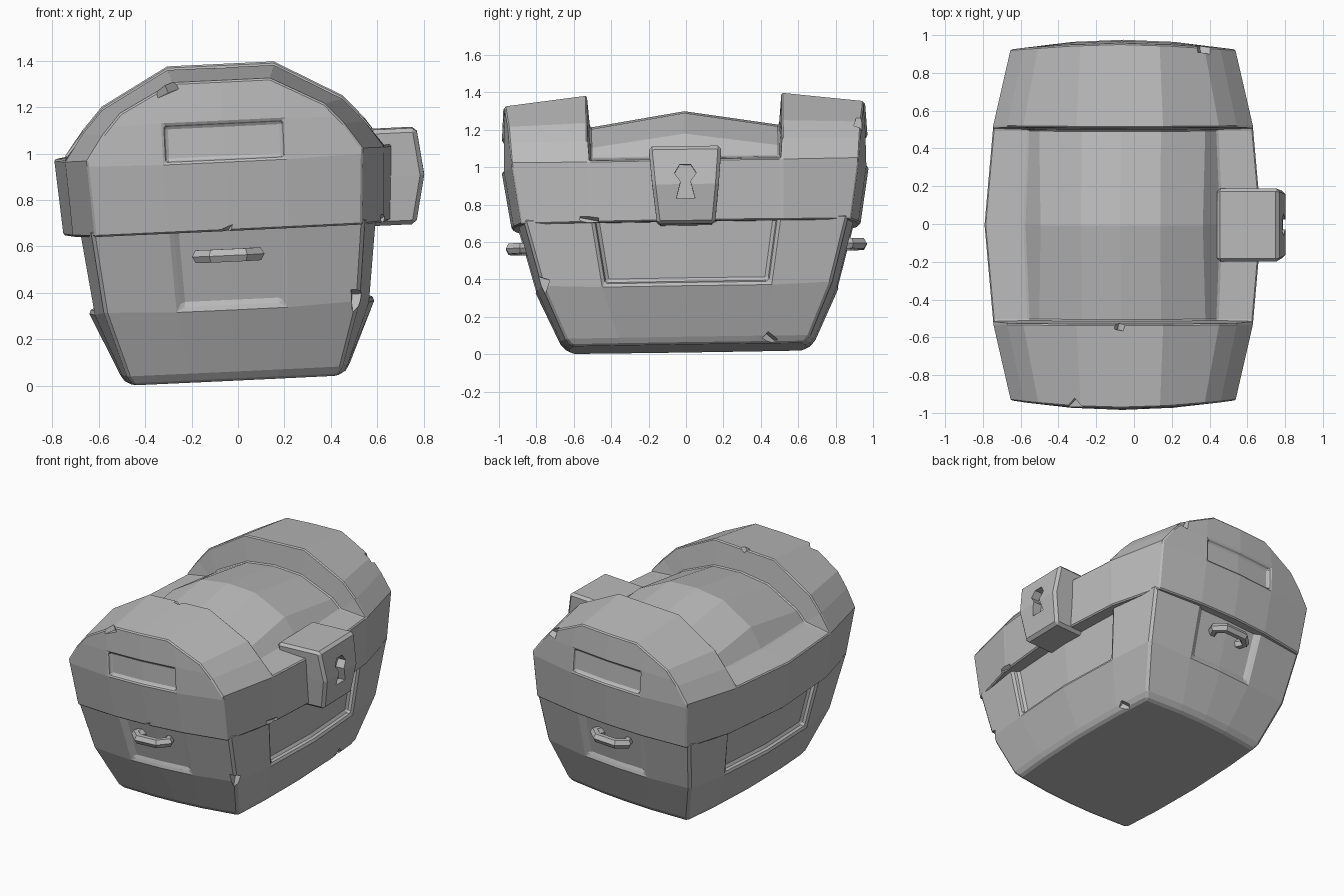
import bpy, bmesh, random
from mathutils import Matrix, Vector, Euler

random.seed(4)
if "Cube" in bpy.data.objects:
    bpy.data.objects.remove(bpy.data.objects["Cube"])

# The whole chest leans slightly, as if hand carved
TILT = Matrix.Translation((-0.012, 0.01, 0.031)) @ Euler((0.015, -0.047, 0)).to_matrix().to_4x4()

stone = bpy.data.materials.new("plain grey")
stone.use_nodes = True
GREY = (0.5, 0.5, 0.5, 1)
stone.diffuse_color = GREY
stone.node_tree.nodes["Principled BSDF"].inputs["Base Color"].default_value = GREY


def add_object(name, data):
    obj = bpy.data.objects.new(name, data)
    bpy.context.collection.objects.link(obj)
    data.materials.append(stone)
    obj.matrix_world = TILT
    return obj


def finish(name, bm):
    bmesh.ops.recalc_face_normals(bm, faces=bm.faces[:])
    mesh = bpy.data.meshes.new(name)
    bm.to_mesh(mesh)
    bm.free()
    return add_object(name, mesh)


def loft(bm, rings):
    """Bridge closed rings and cap both ends; returns face rows and caps."""
    loops = [[bm.verts.new(p) for p in ring] for ring in rings]
    n = len(loops[0])
    rows = [[bm.faces.new((lo[j], lo[(j + 1) % n], hi[(j + 1) % n], hi[j])) for j in range(n)]
            for lo, hi in zip(loops, loops[1:])]
    caps = [bm.faces.new(loops[0]), bm.faces.new(loops[-1])]
    bmesh.ops.recalc_face_normals(bm, faces=bm.faces[:])
    return rows, caps


def recess(bm, faces, depth):
    bmesh.ops.inset_region(bm, faces=faces, thickness=0.012, depth=-depth, use_even_offset=True)


def apply_all(obj):
    bpy.context.view_layer.objects.active = obj
    for mod in list(obj.modifiers):
        bpy.ops.object.modifier_apply(modifier=mod.name)


def bevel(obj, width, angle=0.7):
    mod = obj.modifiers.new("worn_edges", 'BEVEL')
    mod.width, mod.segments, mod.angle_limit = width, 1, angle


def carve(obj, cutter):
    cutter.hide_render = True
    mod = obj.modifiers.new("carve", 'BOOLEAN')
    mod.operation, mod.solver, mod.object = 'DIFFERENCE', 'EXACT', cutter
    apply_all(obj)
    bpy.data.objects.remove(cutter)


def chip(obj, spots):
    """Knock small angular chips out of edges at the given spots."""
    bm = bmesh.new()
    for x, y, z, size in spots:
        out = Vector((x, y, z - 0.7)).normalized()
        turn = Vector((1, 1, 1)).rotation_difference(out).to_matrix().to_4x4()
        spin = Matrix.Rotation(random.uniform(0, 2), 4, out)
        place = Matrix.Translation(Vector((x, y, z)) + out * size * 0.35)
        bmesh.ops.create_cube(bm, size=size, matrix=place @ spin @ turn)
    carve(obj, finish("chip_cutter", bm))


# Body: four levels with bowed sides, recessed panels on each side
def body_ring(z, a, bow_a, b, bow_b):
    side = [(a + bow_a * (1 - t * t), t * b) for t in (-1, -0.57, 0, 0.57)]
    end = [(t * a, b + bow_b * (1 - t * t)) for t in (1, 0.41, 0, -0.41)]
    half = side + end
    return [(x, y, z) for x, y in half] + [(-x, -y, z) for x, y in half]


bm = bmesh.new()
rows, caps = loft(bm, [body_ring(0, 0.44, 0.03, 0.62, 0.03),
                       body_ring(0.04, 0.465, 0.03, 0.655, 0.03),
                       body_ring(0.32, 0.55, 0.07, 0.775, 0.04),
                       body_ring(0.68, 0.59, 0.075, 0.87, 0.04)])
for j, depth in ((1, 0.045), (5, 0.025), (9, 0.045), (13, 0.025)):
    recess(bm, [rows[2][j], rows[2][j + 1]], depth)
body = finish("chest_body", bm)
bevel(body, 0.014)
apply_all(body)
chip(body, [(0.55, -0.775, 0.33, 0.11), (0.48, 0.43, 0.03, 0.07)])


# Lid: arched cross-sections along y, raised bands at both ends
END = [(0.575, 0.65), (0.595, 0.98), (0.52, 1.09), (0.44, 1.18), (0.21, 1.3), (0, 1.3)]
BAND = [(0.67, 0.65), (0.69, 0.98), (0.61, 1.09), (0.52, 1.19), (0.23, 1.35), (0, 1.35)]
STEP = [(0.67, 0.65), (0.69, 0.98), (0.5, 1.0), (0.44, 1.06), (0.21, 1.17), (0, 1.19)]
MID = [(0.71, 0.65), (0.735, 0.98), (0.52, 1.0), (0.43, 1.13), (0.21, 1.25), (0, 1.27)]


def arch(half, y):
    return [(x, y, z) for x, z in half] + [(-x, y, z) for x, z in half[-2::-1]]


def end_y(x, z):
    return 0.93 - 0.16 * max(0, 0.98 - z) - 0.06 * max(0, z - 1) + 0.055 * (1 - (x / 0.6) ** 2)


bm = bmesh.new()
stations = [(END, -0.93), (BAND, -0.52), (STEP, -0.505), (MID, 0),
            (STEP, 0.505), (BAND, 0.52), (END, 0.93)]
rows, caps = loft(bm, [arch(s, y) for s, y in stations])
for sign in (-1, 1):
    # Cut the end face into a grid, bow it outward and sink its name plate
    def end_faces():
        return [f for f in bm.faces if all(abs(v.co.y - sign * 0.93) < 1e-4 for v in f.verts)]
    for co, no in (((-0.26, 0, 0), (1, 0, 0)), ((0, 0, 0), (1, 0, 0)), ((0.26, 0, 0), (1, 0, 0)),
                   ((0, 0, 0.955), (0, 0, 1)), ((0, 0, 1.12), (0, 0, 1))):
        faces = end_faces()
        geom = faces + list({e for f in faces for e in f.edges}) + list({v for f in faces for v in f.verts})
        bmesh.ops.bisect_plane(bm, geom=geom, plane_co=co, plane_no=no, dist=1e-5)
    faces = end_faces()
    for v in {v for f in faces for v in f.verts}:
        v.co.y = sign * end_y(v.co.x, v.co.z)
    bm.normal_update()
    window = [f for f in faces if abs(f.calc_center_median().x) < 0.26
              and 0.955 < f.calc_center_median().z < 1.12]
    recess(bm, window, 0.025)
lid = finish("chest_lid", bm)
bevel(lid, 0.018)
apply_all(lid)
chip(lid, [(0.69, -0.5, 0.655, 0.1), (-0.24, -0.95, 1.28, 0.09), (0, -0.94, 0.655, 0.05),
           (0, -0.51, 1.35, 0.06), (0.44, 0.94, 1.17, 0.1)])


# Lock: tapered block with a bowed face
bm = bmesh.new()
loft(bm, [[(x, s * w, z) for s, x in ((-1, 0.5), (-1, face), (1, face), (1, 0.5))]
          for z, face, w in ((0.63, 0.81, 0.155), (0.84, 0.855, 0.178), (1.045, 0.83, 0.195))])
lock = finish("lock", bm)
bevel(lock, 0.018)
apply_all(lock)

# Keyhole: six-sided eye over a flared slot
bm = bmesh.new()
half = [(0.05, 0.765), (0.026, 0.855), (0.058, 0.9), (0.03, 0.945)]
outline = half + [(-y, z) for y, z in reversed(half)]
loft(bm, [[(x, y, z) for y, z in outline] for x in (0.79, 0.95)])
carve(lock, finish("keyhole_cutter", bm))

# Handles: bent bars on both ends
for name, sign in (("front_handle", -1), ("back_handle", 1)):
    curve = bpy.data.curves.new(name, 'CURVE')
    curve.dimensions = '3D'
    curve.bevel_depth, curve.bevel_resolution, curve.use_fill_caps = 0.032, 1, True
    path = [(-0.1, 0.83), (-0.125, 0.885), (-0.07, 0.935), (0.07, 0.935), (0.125, 0.885), (0.1, 0.83)]
    spline = curve.splines.new('POLY')
    spline.points.add(len(path) - 1)
    for point, (x, y) in zip(spline.points, path):
        point.co = (x - 0.005, sign * y, 0.545, 1)
    spline.use_smooth = False
    add_object(name, curve)
